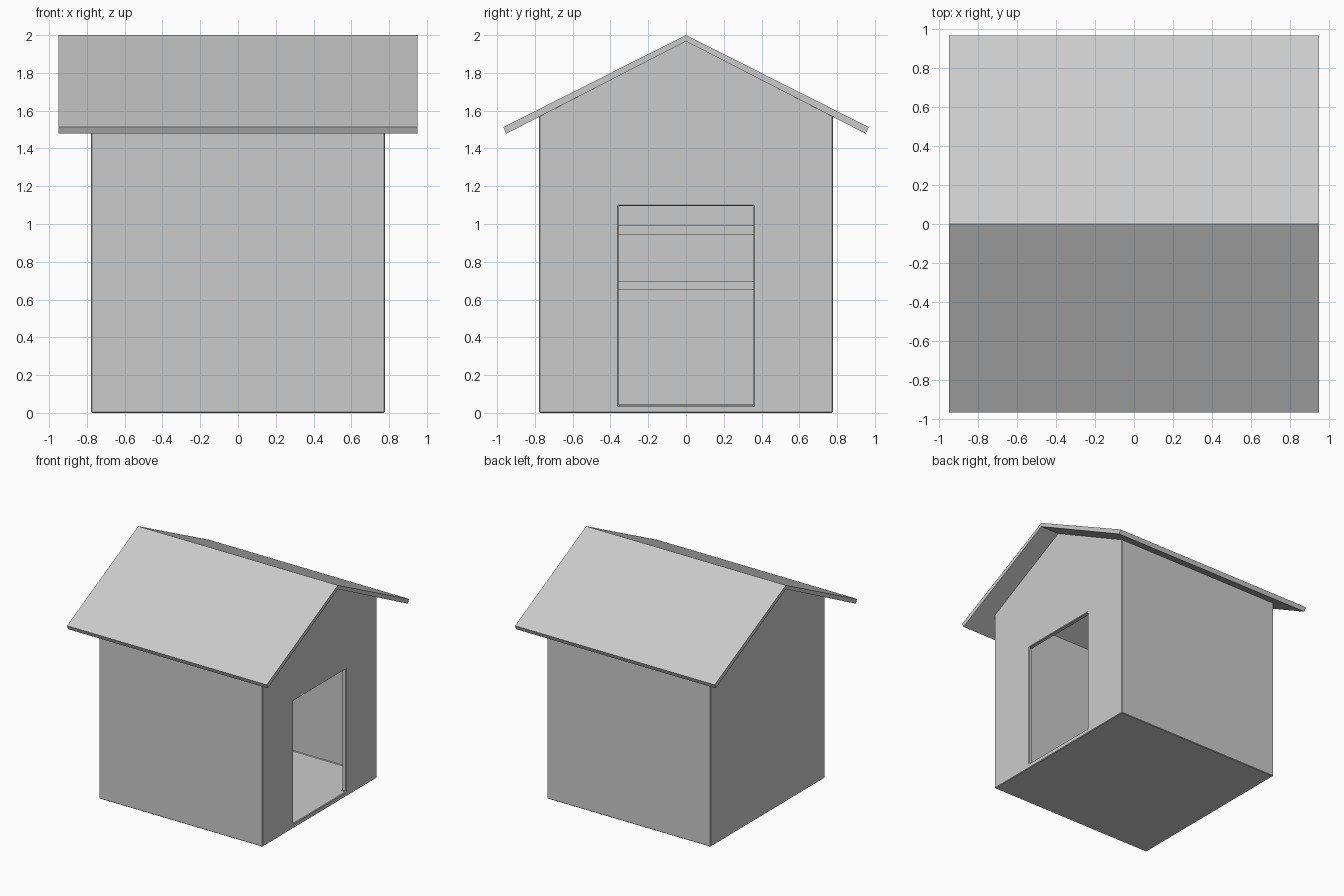
import bpy, bmesh

if "Cube" in bpy.data.objects:
    bpy.data.objects.remove(bpy.data.objects["Cube"])


def prism(name, pts, x0, x1):
    """Extrude a (y, z) outline along x."""
    bm = bmesh.new()
    face = bm.faces.new([bm.verts.new((x0, y, z)) for y, z in pts])
    ext = bmesh.ops.extrude_face_region(bm, geom=[face])
    verts = [g for g in ext["geom"] if isinstance(g, bmesh.types.BMVert)]
    bmesh.ops.translate(bm, verts=verts, vec=(x1 - x0, 0, 0))
    bmesh.ops.recalc_face_normals(bm, faces=bm.faces)
    mesh = bpy.data.meshes.new(name)
    bm.to_mesh(mesh)
    bm.free()
    ob = bpy.data.objects.new(name, mesh)
    bpy.context.collection.objects.link(ob)
    return ob


def gable(half, base, eave, apex):
    return [(-half, base), (half, base), (half, eave), (0, apex), (-half, eave)]


def box(y0, y1, z0, z1):
    return [(y0, z0), (y1, z0), (y1, z1), (y0, z1)]


def cut(ob, cutter):
    cutter.hide_render = True
    cutter.display_type = 'WIRE'
    mod = ob.modifiers.new(cutter.name, 'BOOLEAN')
    mod.object = cutter
    mod.solver = 'EXACT'


# Hollow walls and floor, open at the top under the roof
W, T = 0.777, 0.037
body = prism("house_body", gable(W, 0, 1.573, 1.973), -W, W)
cut(body, prism("room_cutter", gable(W - T, 0.04, 1.75, 2.2), -W + T, W - T))
cut(body, prism("door_cutter", box(-0.357, 0.357, 0.04, 1.095), 0.6, 0.9))
bevel = body.modifiers.new("soft_edges", 'BEVEL')
bevel.width = 0.005
bevel.segments = 1
bevel.limit_method = 'ANGLE'

# Roof: one bent slab with square-cut eaves
prism("roof", [(0, 2.0), (0.967, 1.513), (0.952, 1.478), (0, 1.967),
               (-0.952, 1.478), (-0.967, 1.513)], -0.95, 0.95)

# Two rails on the inside of the back wall
for name, z in (("lower_rail", 0.65), ("upper_rail", 0.943)):
    prism(name, box(-W + T, W - T, z, z + 0.048), -W + T, -W + 2 * T)
